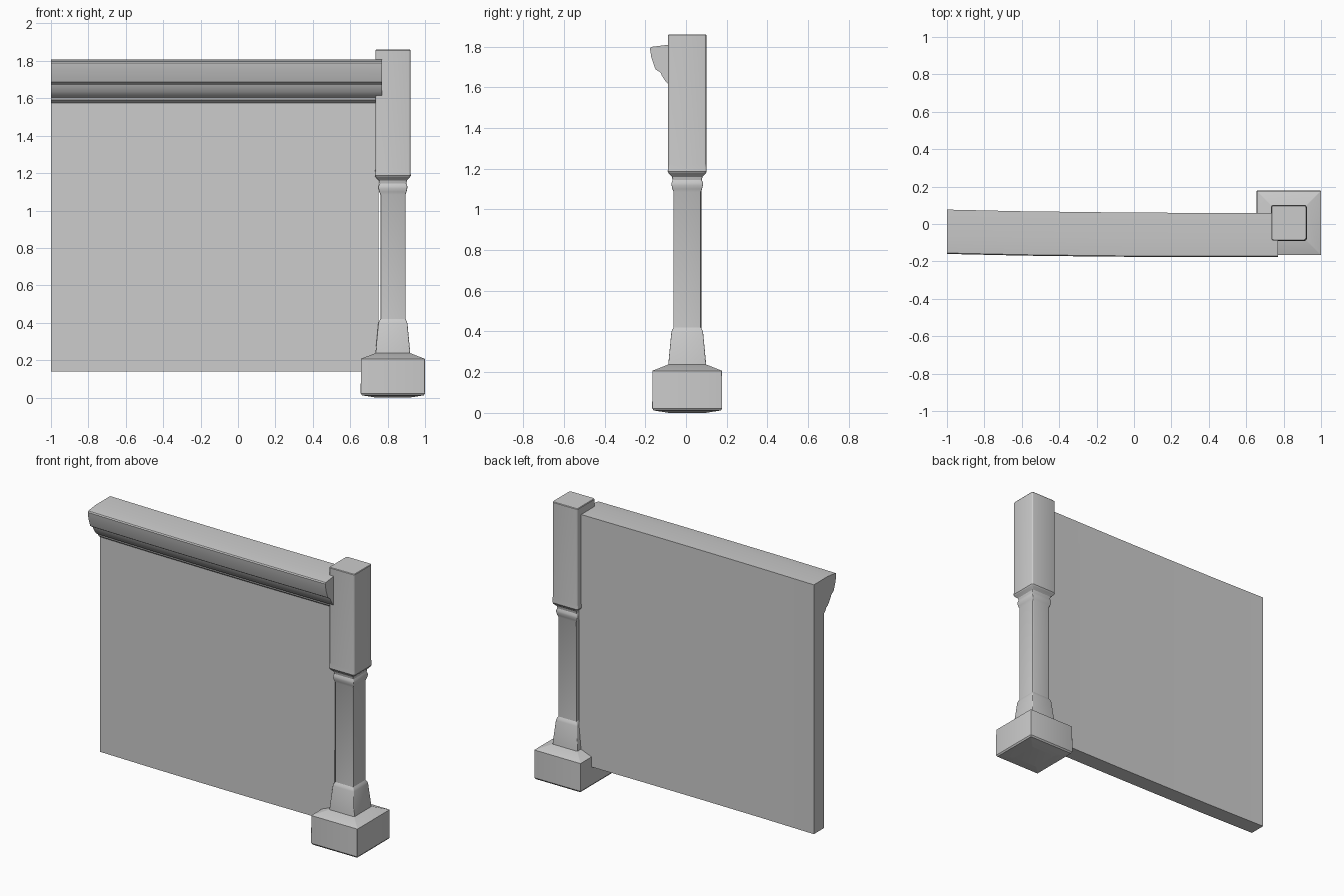
import bpy, math

if "Cube" in bpy.data.objects:
    bpy.data.objects.remove(bpy.data.objects["Cube"])


def loft(name, rings):
    """Skin a list of equal-length closed rings and cap both ends."""
    n = len(rings[0])
    verts = [p for ring in rings for p in ring]
    faces = [(i * n + j, i * n + (j + 1) % n, (i + 1) * n + (j + 1) % n, (i + 1) * n + j)
             for i in range(len(rings) - 1) for j in range(n)]
    faces += [tuple(reversed(range(n))), tuple(range(len(verts) - n, len(verts)))]
    mesh = bpy.data.meshes.new(name)
    mesh.from_pydata(verts, [], faces)
    obj = bpy.data.objects.new(name, mesh)
    bpy.context.collection.objects.link(obj)
    bpy.context.view_layer.objects.active = obj
    obj.select_set(True)
    bpy.ops.object.mode_set(mode='EDIT')
    bpy.ops.mesh.select_all(action='SELECT')
    bpy.ops.mesh.normals_make_consistent(inside=False)
    bpy.ops.object.mode_set(mode='OBJECT')
    bpy.ops.object.shade_smooth_by_angle(angle=math.radians(28))
    obj.select_set(False)
    return obj


def square_ring(half, z, r, cx=0.828, cy=0.006):
    """Square section with corners rounded by radius r."""
    ring = []
    for k, (sx, sy) in enumerate([(1, 1), (-1, 1), (-1, -1), (1, -1)]):
        for s in range(4):
            a = math.radians(90 * k + 30 * s)
            ring.append((cx + sx * (half - r) + r * math.cos(a),
                         cy + sy * (half - r) + r * math.sin(a), z))
    return ring


# Parts of the post, each as corner radius plus (half width, height) pairs
post_parts = {
    "post_base": (0.003, [(0.09, 0.0), (0.165, 0.012), (0.172, 0.022),
                          (0.171, 0.207), (0.092, 0.238)]),
    "post_shaft": (0.005, [(0.093, 0.23), (0.091, 0.26), (0.078, 0.395), (0.074, 0.408),
                           (0.067, 0.42), (0.067, 1.085), (0.073, 1.1), (0.077, 1.118),
                           (0.077, 1.13), (0.072, 1.145), (0.075, 1.16), (0.092, 1.178)]),
    "post_head": (0.012, [(0.09, 1.176), (0.096, 1.186), (0.094, 1.22),
                          (0.094, 1.856), (0.091, 1.86)]),
}
for name, (r, steps) in post_parts.items():
    loft(name, [square_ring(h, z, r) for h, z in steps])

# Slightly bowed stations along the wall: (x, y offset)
stations = [(-1.0, 0.017), (-0.6, 0.008), (-0.2, 0.003), (0.2, 0.0), (0.77, 0.0)]


def extrude(name, profile, end):
    """Sweep a (y, z) profile along the wall, stopping at x = end."""
    loft(name, [[(min(x, end), y + dy, z) for y, z in profile] for x, dy in stations])


# Flat wall panel
extrude("wall_panel", [(0.06, 0.14), (-0.05, 0.14), (-0.045, 1.65), (0.06, 1.65)], 0.75)

# Moulded cornice with overhanging front
extrude("cornice", [(0.06, 1.65), (0.06, 1.808), (-0.09, 1.808), (-0.172, 1.798),
                    (-0.177, 1.79), (-0.17, 1.745), (-0.15, 1.688), (-0.125, 1.672),
                    (-0.12, 1.66), (-0.105, 1.635), (-0.085, 1.612), (-0.068, 1.605),
                    (-0.065, 1.59), (-0.045, 1.575), (-0.04, 1.65)], 0.77)
